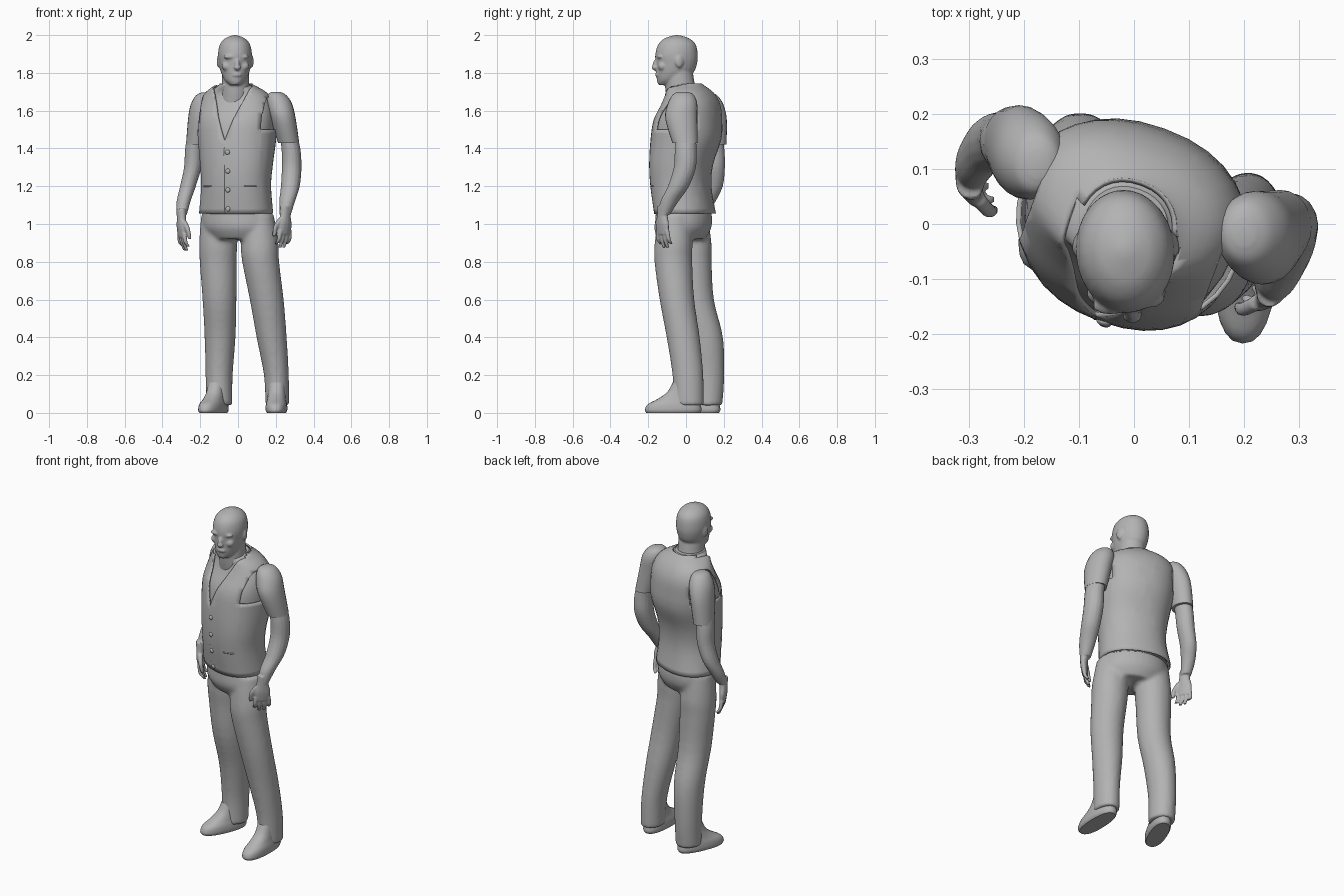
import bpy, bmesh, math
from mathutils import Matrix, Vector

if "Cube" in bpy.data.objects:
    bpy.data.objects.remove(bpy.data.objects["Cube"], do_unlink=True)

GREY = (0.45, 0.45, 0.45, 1)
mat = bpy.data.materials.new("plain grey")
mat.use_nodes = True
mat.diffuse_color = GREY
mat.node_tree.nodes["Principled BSDF"].inputs["Base Color"].default_value = GREY
mat.node_tree.nodes["Principled BSDF"].inputs["Roughness"].default_value = 0.7

TWIST = math.radians(-20)                     # torso turn
SIDE = Vector((math.cos(TWIST), math.sin(TWIST), 0))
FRONT = Vector((math.sin(TWIST), -math.cos(TWIST), 0))


def spline(rings, steps=4):
    """Smooth rings of (z, centre x, centre y, radius x, radius y)."""
    pts = [Vector(r) for r in rings]
    out = []
    for i in range(len(pts) - 1):
        a, b, c, d = pts[max(i - 1, 0)], pts[i], pts[i + 1], pts[min(i + 2, len(pts) - 1)]
        for k in range(steps):
            t = k / steps
            out.append(b + (c - a) * t / 2 + (a * 2 - b * 5 + c * 4 - d) * t * t / 2
                       + (b * 3 - a - c * 3 + d) * t ** 3 / 2)
    return out + [pts[-1]]


def ring_point(r, ang, yaw=0, grow=0, power=1.0):
    ca, sa = math.cos(ang), math.sin(ang)
    x = (r[3] + grow) * math.copysign(abs(ca) ** power, ca)
    y = (r[4] + grow) * math.copysign(abs(sa) ** power, sa)
    c, s = math.cos(yaw), math.sin(yaw)
    return Vector((r[1] + x * c - y * s, r[2] + x * s + y * c, r[0]))


def loft(bm, rings, yaw=0, n=24, grow=0, power=1.0, cap=True):
    loops = [[bm.verts.new(ring_point(r, math.tau * i / n, yaw, grow, power)) for i in range(n)]
             for r in spline(rings)]
    for a, b in zip(loops, loops[1:]):
        for i in range(n):
            j = (i + 1) % n
            bm.faces.new((a[i], a[j], b[j], b[i]))
    if cap:
        bm.faces.new(loops[0])
        bm.faces.new(loops[-1])


def ball(bm, loc, size, rot=None):
    m = Matrix.Translation(loc) @ (rot or Matrix()) @ Matrix.Diagonal((*size, 1))
    bmesh.ops.create_uvsphere(bm, u_segments=16, v_segments=10, radius=1, matrix=m)


def finish(bm, name, voxel=0, smooth=4):
    bmesh.ops.recalc_face_normals(bm, faces=bm.faces)
    me = bpy.data.meshes.new(name)
    bm.to_mesh(me)
    bm.free()
    me.polygons.foreach_set("use_smooth", [True] * len(me.polygons))
    me.set_sharp_from_angle(angle=math.radians(40))
    me.materials.append(mat)
    ob = bpy.data.objects.new(name, me)
    bpy.context.collection.objects.link(ob)
    if voxel:                                 # melt the pieces into one skin
        mod = ob.modifiers.new("fuse", "REMESH")
        mod.mode, mod.voxel_size, mod.use_smooth_shade = "VOXEL", voxel, True
        mod = ob.modifiers.new("soften", "SMOOTH")
        mod.factor, mod.iterations = 0.5, smooth
    return ob


def cord(name, pts, radius):
    cu = bpy.data.curves.new(name, "CURVE")
    cu.dimensions, cu.bevel_depth, cu.bevel_resolution = "3D", radius, 1
    sp = cu.splines.new("POLY")
    sp.points.add(len(pts) - 1)
    for p, q in zip(sp.points, pts):
        p.co = (*q, 1)
    cu.materials.append(mat)
    bpy.context.collection.objects.link(bpy.data.objects.new(name, cu))


# Torso: shirt body and waistcoat share one profile
TORSO = [(1.055, -.01, -.005, .195, .15), (1.2, -.01, -.027, .182, .15), (1.32, -.008, -.025, .19, .158),
         (1.45, -.005, 0, .203, .176), (1.55, -.005, .01, .208, .168), (1.63, -.005, .025, .198, .142),
         (1.69, -.01, .02, .165, .115), (1.73, -.018, -.01, .1, .1), (1.74, -.018, -.015, .09, .095)]
ROUND = 0.9
bm = bmesh.new()
loft(bm, TORSO, TWIST, 32, -.012, ROUND)
finish(bm, "shirt_body")

bm = bmesh.new()
loft(bm, TORSO, TWIST, 32, -.003, ROUND, cap=False)
BASE = Vector((-.01, 0, 1.44))                # bottom of the V neck
SLOPE, ARM_X, ARM_Z = .36, .172, 1.5


def cut(point, normal):
    bmesh.ops.bisect_plane(bm, geom=bm.verts[:] + bm.edges[:] + bm.faces[:],
                           plane_co=point, plane_no=normal, dist=1e-5)


for s in (-1, 1):
    cut(BASE, SIDE - Vector((0, 0, s * SLOPE)))
    cut(BASE + SIDE * s * ARM_X, SIDE)
cut(Vector((0, 0, ARM_Z)), Vector((0, 0, 1)))
gone = []
for f in bm.faces:
    p = f.calc_center_median() - BASE
    across = abs(p.dot(SIDE))
    v_neck = across < SLOPE * p.z and p.dot(FRONT) > 0
    armhole = across > ARM_X and p.z + BASE.z > ARM_Z
    if v_neck or armhole:
        gone.append(f)
bmesh.ops.delete(bm, geom=gone, context="FACES")
vest = finish(bm, "waistcoat")
mod = vest.modifiers.new("cloth", "SOLIDIFY")
mod.thickness, mod.offset = .009, 0.6

# Waistcoat details: front edge, pocket welts, buttons
DENSE = spline(TORSO)


def on_vest(z, degrees, out=.001):
    lo, hi = next((a, b) for a, b in zip(DENSE, DENSE[1:]) if a[0] <= z <= b[0])
    r = lo.lerp(hi, (z - lo[0]) / (hi[0] - lo[0]))
    return ring_point(r, math.radians(degrees), TWIST, out, ROUND)


cord("front_edge", [on_vest(1.06 + .038 * i, -92) for i in range(11)], .004)
for name, start in (("right_pocket", -140), ("left_pocket", -62)):
    cord(name, [on_vest(1.2, start + 4 * i) for i in range(7)], .005)
for i in range(4):
    bm = bmesh.new()
    ball(bm, on_vest(1.08 + .1 * i, -88, .004), (.013, .008, .013), Matrix.Rotation(TWIST, 4, "Z"))
    finish(bm, f"button_{i + 1}")

# Head and neck
HEAD = [(1.735, -.015, -.115, .026, .03), (1.76, -.015, -.09, .054, .064), (1.8, -.015, -.06, .074, .098),
        (1.85, -.016, -.05, .086, .109), (1.9, -.016, -.05, .09, .112), (1.95, -.016, -.048, .08, .1),
        (1.98, -.016, -.048, .056, .07), (1.994, -.016, -.048, .028, .034), (2.0, -.016, -.048, .008, .008)]
bm = bmesh.new()
loft(bm, HEAD, .08, 28)
loft(bm, [(1.62, -.015, -.01, .085, .085), (1.72, -.013, -.03, .074, .08), (1.85, -.013, -.04, .07, .07)])
ball(bm, (-.004, -.157, 1.845), (.014, .02, .036), Matrix.Rotation(-.3, 4, "X"))
ball(bm, (-.003, -.166, 1.828), (.019, .016, .012))
ball(bm, (-.007, -.15, 1.79), (.028, .014, .012))
ball(bm, (-.009, -.136, 1.758), (.026, .018, .02))
for s in (-1, 1):
    ball(bm, (-.01 + .034 * s, -.142 + .006 * s, 1.885), (.034, .018, .011))
    ball(bm, (-.014 + .045 * s, -.125, 1.835), (.028, .024, .024))
    ball(bm, (-.015 + .087 * s, -.035, 1.86), (.01, .022, .033), Matrix.Rotation(.25 * s, 4, "Z"))
finish(bm, "head", .006, 3)

# Trousers
bm = bmesh.new()
loft(bm, [(1.13, -.01, -.02, .165, .13), (1.05, -.005, -.012, .187, .143), (.98, 0, -.014, .19, .142),
          (.92, .005, -.015, .15, .11)], TWIST, 32)
loft(bm, [(1.05, .105, -.06, .085, .085), (.9, .114, -.066, .1, .1), (.8, .12, -.067, .098, .1),
          (.6, .152, -.048, .09, .092), (.4, .178, -.015, .08, .088), (.2, .203, .01, .066, .082),
          (.04, .208, .015, .063, .08)])
loft(bm, [(1.05, -.11, .03, .085, .085), (.9, -.106, .035, .1, .1), (.8, -.105, .04, .098, .096),
          (.6, -.098, .055, .09, .093), (.4, -.095, .103, .082, .093), (.2, -.1, .12, .072, .083),
          (.04, -.1, .115, .07, .078)])
finish(bm, "trousers", .011, 6)


# Shoes
def shoe(name, x, y, yaw, size):
    bm = bmesh.new()
    rings = []
    for z, ahead, wide, long in ((0, .06, .05, .142), (.015, .06, .057, .15), (.045, .055, .056, .14),
                                 (.075, .032, .05, .108), (.11, .012, .047, .08), (.16, 0, .045, .062)):
        rings.append((z, x + math.sin(yaw) * ahead * size, y - math.cos(yaw) * ahead * size,
                      wide, long * size))
    loft(bm, rings, yaw, power=.85)
    finish(bm, name)


shoe("left_shoe", .206, -.008, -.04, 1)
shoe("right_shoe", -.108, .1, math.radians(-23), .95)


# Arms with hands
def arm(name, rings, x, y, z, yaw, thumb):
    """The hand hangs below (x, y, z); yaw turns its width, thumb is the thumb's side."""
    bm = bmesh.new()
    u = Vector((math.cos(yaw), math.sin(yaw), 0))
    v = Vector((-u.y, u.x, 0))
    loft(bm, rings, n=16)

    def limb(points):
        loft(bm, [(z - drop, *(Vector((x, y, 0)) + u * a + v * b).xy, w, t)
                  for drop, a, b, w, t in points], yaw, 12)

    limb([(-.05, 0, 0, .028, .025), (0, 0, 0, .033, .023), (.05, 0, 0, .045, .02), (.1, 0, .005, .04, .016)])
    for k in range(4):
        a = (k - 1.5) * .023
        length = .17 if k in (1, 2) else .15
        limb([(.08, a, .002, .011, .012), (.125, a * 1.15, .008, .011, .011),
              (length, a * 1.15, .026, .009, .009)])
    limb([(.015, thumb * .03, .005, .014, .014), (.06, thumb * .056, .014, .014, .013),
          (.11, thumb * .06, .024, .009, .009)])
    finish(bm, name, .005, 3)


arm("left_arm", [(1.5, .26, -.005, .045, .055), (1.4, .28, -.002, .05, .058), (1.3, .284, -.006, .052, .059),
                 (1.2, .277, -.04, .05, .056), (1.12, .26, -.087, .042, .048), (1.05, .25, -.115, .03, .03)],
    .25, -.125, 1.045, math.radians(45), -1)
arm("right_arm", [(1.5, -.22, .135, .045, .055), (1.4, -.233, .148, .047, .055), (1.3, -.24, .153, .046, .053),
                  (1.2, -.265, .145, .042, .05), (1.12, -.288, .115, .037, .042), (1.05, -.298, .085, .028, .03)],
    -.3, .072, 1.03, math.radians(-68), 1)

# Shirt sleeves
SLEEVES = {
    "left_sleeve": [(1.7, .2, -.015, .02, .025), (1.685, .205, -.015, .047, .055), (1.64, .218, -.018, .067, .077),
                    (1.56, .238, -.025, .067, .085), (1.43, .268, -.005, .056, .067)],
    "right_sleeve": [(1.695, -.175, .11, .02, .025), (1.68, -.178, .112, .045, .055), (1.63, -.188, .122, .063, .077),
                     (1.55, -.205, .133, .06, .083), (1.42, -.222, .147, .053, .067)]}
for name, rings in SLEEVES.items():
    bm = bmesh.new()
    loft(bm, rings)
    finish(bm, name)
